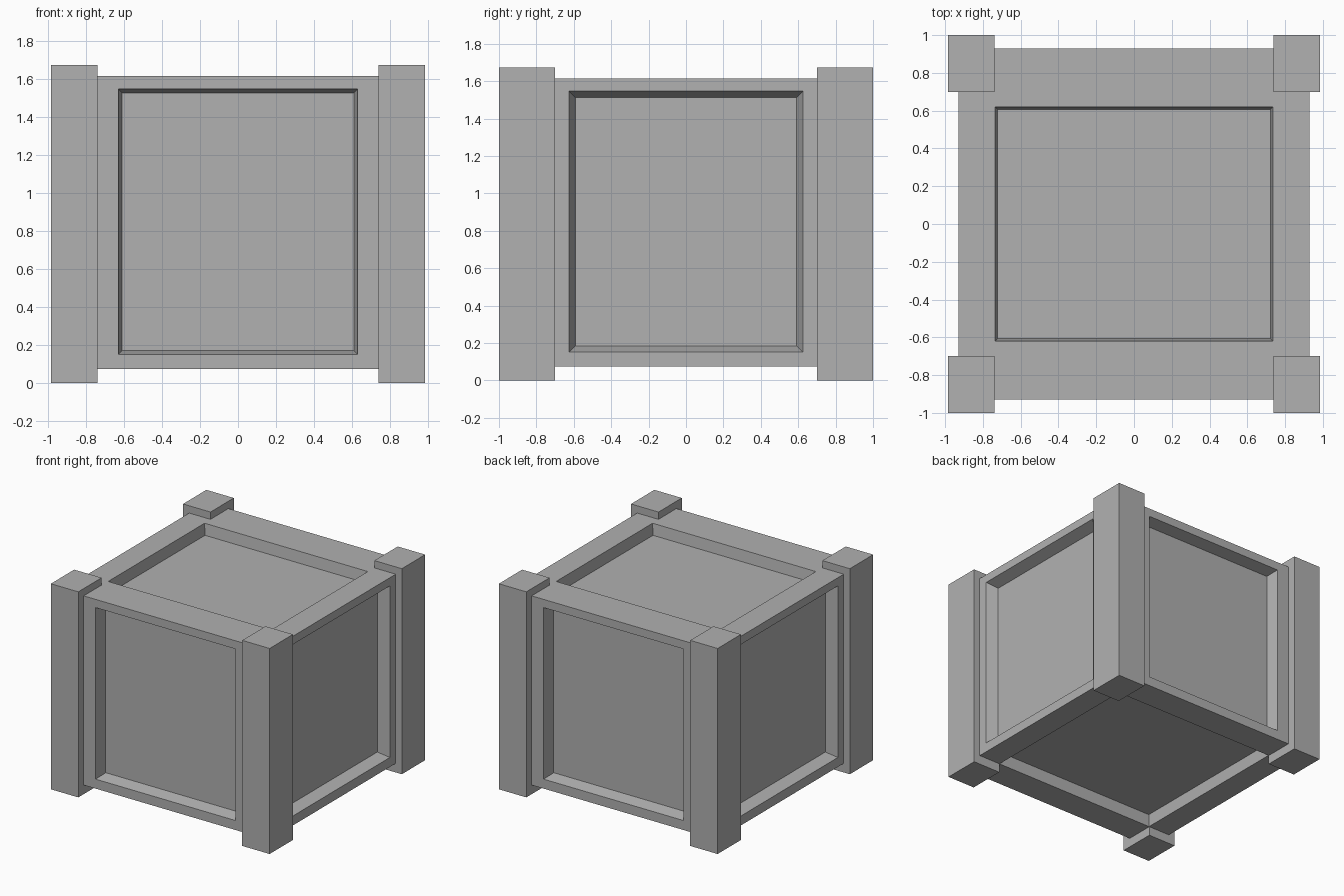
import bpy, bmesh
from mathutils import Vector

if "Cube" in bpy.data.objects:
    bpy.data.objects.remove(bpy.data.objects["Cube"])

# Crate body: half sizes and centre
HALF = Vector((0.93, 0.93, 0.77))
CENTRE = Vector((0, 0, 0.8435))
PANEL_LIFT = 0.005  # side panels sit slightly above the body centre

# Half size of the recess opening, wall taper, depth
RECESS = {
    "side": (Vector((0, 0.625, 0.698)), 0.033, 0.09),
    "front": (Vector((0.63, 0, 0.698)), 0.02, 0.10),
    "top": (Vector((0.735, 0.62, 0)), 0.013, 0.09),
    "bottom": (Vector((0.735, 0.70, 0)), 0.013, 0.093),
}

grey = bpy.data.materials.new("dark_grey")
grey.diffuse_color = (0.44, 0.44, 0.44, 1)
grey.use_nodes = True
grey.node_tree.nodes["Principled BSDF"].inputs["Base Color"].default_value = grey.diffuse_color


def finish(bm, name):
    bmesh.ops.recalc_face_normals(bm, faces=bm.faces)
    mesh = bpy.data.meshes.new(name)
    bm.to_mesh(mesh)
    bm.free()
    mesh.materials.append(grey)
    obj = bpy.data.objects.new(name, mesh)
    bpy.context.collection.objects.link(obj)
    return obj


def place(face, axis, size, taper, depth):
    """Move the corners of an inset face to an exact rectangle."""
    for v in face.verts:
        for i in range(3):
            sign = 1 if v.co[i] > 0 else -1
            v.co[i] = sign * (HALF[axis] - depth if i == axis else size[i] - taper)
        if axis != 2:
            v.co.z += PANEL_LIFT


# Body with a tapered recessed panel on all six sides
bm = bmesh.new()
bmesh.ops.create_cube(bm, size=2)
bmesh.ops.scale(bm, vec=HALF, verts=bm.verts)
for face in list(bm.faces):
    axis = max(range(3), key=lambda i: abs(face.normal[i]))
    below = face.normal.z < -0.5
    size, taper, depth = RECESS[("side", "front", "bottom" if below else "top")[axis]]
    bmesh.ops.inset_individual(bm, faces=[face], thickness=0.1)
    place(face, axis, size, 0, 0)
    bmesh.ops.inset_individual(bm, faces=[face], thickness=0.01)
    place(face, axis, size, taper, depth)
bmesh.ops.translate(bm, vec=CENTRE, verts=bm.verts)
finish(bm, "crate_body")

# Corner posts
for sy, side in ((-1, "front"), (1, "back")):
    for sx, hand in ((-1, "left"), (1, "right")):
        bm = bmesh.new()
        bmesh.ops.create_cube(bm, size=1)
        bmesh.ops.scale(bm, vec=(0.247, 0.30, 1.673), verts=bm.verts)
        bmesh.ops.translate(bm, vec=(sx * 0.8615, sy * 0.85, 0.8365), verts=bm.verts)
        finish(bm, f"{side}_{hand}_post")
